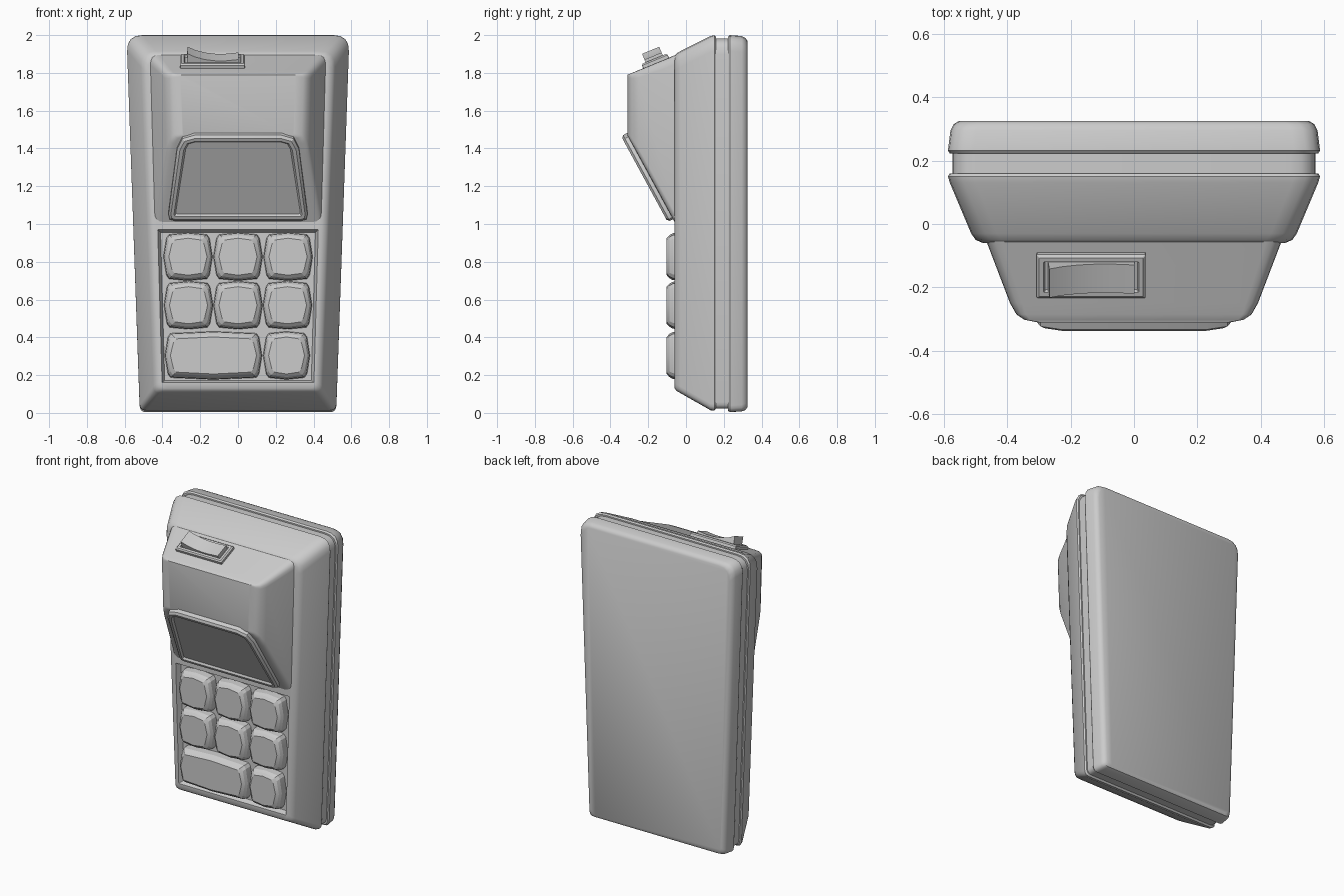
import bpy, bmesh, math
from mathutils import Matrix, Vector

if "Cube" in bpy.data.objects:
    bpy.data.objects.remove(bpy.data.objects["Cube"], do_unlink=True)

grey = bpy.data.materials.new("plain grey")
grey.use_nodes = True
grey.diffuse_color = (0.6, 0.6, 0.6, 1)
grey.node_tree.nodes["Principled BSDF"].inputs["Base Color"].default_value = (0.6, 0.6, 0.6, 1)


def trapezoid(zb, zt, wb, wt, rb, rt, steps=4):
    """Symmetric trapezoid in x, z with rounded bottom and top corners."""
    corners = [Vector(c) for c in ((-wb, zb), (wb, zb), (wt, zt), (-wt, zt))]
    radii, points = (rb, rb, rt, rt), []
    for i, c in enumerate(corners):
        a = c + (corners[i - 1] - c).normalized() * radii[i]
        b = c + (corners[(i + 1) % 4] - c).normalized() * radii[i]
        for k in range(steps + 1):
            t = k / steps
            points.append(a * (1 - t) ** 2 + c * 2 * t * (1 - t) + b * t * t)
    return points


def loft(name, sections, matrix=Matrix(), angle=35):
    """Bridge (y, outline) sections one after another and cap both ends."""
    bm = bmesh.new()
    rings = [[bm.verts.new((p[0], y, p[1])) for p in outline] for y, outline in sections]
    n = len(rings[0])
    for r, s in zip(rings, rings[1:]):
        for i in range(n):
            j = (i + 1) % n
            bm.faces.new((r[i], r[j], s[j], s[i]))
    bm.faces.new(rings[0][::-1])
    bm.faces.new(rings[-1])
    bm.transform(matrix)
    bmesh.ops.recalc_face_normals(bm, faces=bm.faces)
    mesh = bpy.data.meshes.new(name)
    bm.to_mesh(mesh)
    bm.free()
    mesh.materials.append(grey)
    obj = bpy.data.objects.new(name, mesh)
    bpy.context.collection.objects.link(obj)
    bpy.ops.object.select_all(action="DESELECT")
    obj.select_set(True)
    bpy.context.view_layer.objects.active = obj
    bpy.ops.object.shade_smooth_by_angle(angle=math.radians(angle))
    return obj


def shell(y, zb, zt, inset, rb=0.035, rt=0.085):
    return y, trapezoid(zb, zt, 0.52 - inset, 0.59 - inset, rb, rt)


# Back cover with a rounded rear rim
loft("back_cover", [
    shell(0.222, 0.012, 1.992, 0.006), shell(0.232, 0.004, 2.0, 0),
    shell(0.295, 0.008, 1.995, 0.008), shell(0.315, 0.015, 1.985, 0.018),
    shell(0.325, 0.03, 1.97, 0.035)])

# Recessed seam between the two covers
loft("seam_band", [shell(0.14, 0.022, 1.983, 0.014), shell(0.24, 0.022, 1.983, 0.014)])

# Front cover, ending in the sunken key tray
loft("front_cover", [
    shell(0.16, 0.022, 1.992, 0.006), shell(0.15, 0.012, 1.999, 0),
    shell(0.13, 0.014, 1.995, 0.006), shell(-0.03, 0.105, 1.915, 0.073),
    shell(-0.05, 0.116, 1.903, 0.087), shell(-0.06, 0.13, 1.89, 0.11),
    (-0.06, trapezoid(0.16, 0.97, 0.402, 0.425, 0.003, 0.003)),
    (-0.025, trapezoid(0.172, 0.955, 0.388, 0.41, 0.003, 0.003))])


# Raised display housing: sloped top, front and lower ramp
def housing(y, wb, wt, r):
    t = (-0.06 - y) / 0.25
    return y, trapezoid(1.01 + 0.46 * t, 1.893 - 0.103 * t, wb, wt, r, r)


loft("display_housing", [
    housing(-0.04, 0.447, 0.472, 0.05), housing(-0.06, 0.44, 0.465, 0.05),
    housing(-0.25, 0.38, 0.392, 0.04), housing(-0.285, 0.36, 0.372, 0.03),
    housing(-0.302, 0.335, 0.347, 0.02), housing(-0.31, 0.295, 0.305, 0.01)])


# Display bezel and sunken screen on the ramp
def bezel(y, d):
    return y, trapezoid(0.018 + d, 0.535 - d, 0.373 - d, 0.313 - d, 0.04 - d * 0.7, 0.085 - d, 2)


ramp = Matrix.Translation((0, -0.06, 1.01)) @ Matrix.Rotation(math.atan2(0.25, 0.46), 4, "X")
loft("display_screen", [
    bezel(0.01, 0), bezel(-0.02, 0), bezel(-0.032, 0.014),
    bezel(-0.032, 0.032), bezel(-0.02, 0.042)], ramp, 25)

# Rocker switch on the housing top: rimmed base and curved rocker
slope = math.atan2(0.103, 0.25)
top = Matrix.Translation((-0.135, -0.31, 1.79)) @ Matrix.Rotation(slope - math.pi / 2, 4, "X")


def rim(y, d):
    return y, trapezoid(0.09 + d, 0.238 - d, 0.172 - d, 0.172 - d, 0.002, 0.002, 1)


loft("switch_base", [rim(0.01, 0), rim(-0.016, 0), rim(-0.024, 0.008),
                     rim(-0.024, 0.022), rim(-0.012, 0.026)], top, 25)
profile = [(-0.137, 0.0), (-0.132, 0.073), (-0.09, 0.054), (-0.04, 0.04),
           (0.015, 0.033), (0.07, 0.033), (0.137, 0.04), (0.137, 0.0)]
turn = top @ Matrix(((1, 0, 0, 0), (0, 0, -1, 0), (0, 1, 0, 0), (0, 0, 0, 1)))
loft("switch_rocker", [(s, profile) for s in (0.114, 0.212)], turn, 25)


# Keys with bulging sides and chamfered tops
def key(name, x, z, hx, hz):
    def outline(d):
        a, b = hx - d, hz - d
        q = [(a, 0), (a - 0.016, b - 0.03), (a - 0.03, b - 0.01), (0, b)]
        q += [(-u, v) for u, v in q[2::-1]]
        q += [(u, -v) for u, v in q[5:0:-1]]
        return [(x + u, z + v) for u, v in q]
    loft(name, [(-0.015, outline(0)), (-0.07, outline(0.004)),
                (-0.088, outline(0.014)), (-0.102, outline(0.03))], angle=20)


for row, (z, shift) in enumerate(((0.827, 0.265), (0.57, 0.262))):
    for col in (-1, 0, 1):
        key(f"key_{row + 1}_{col + 2}", col * shift, z, 0.131, 0.128)
key("key_wide", -0.13, 0.304, 0.258, 0.128)
key("key_3_3", 0.257, 0.304, 0.125, 0.128)
